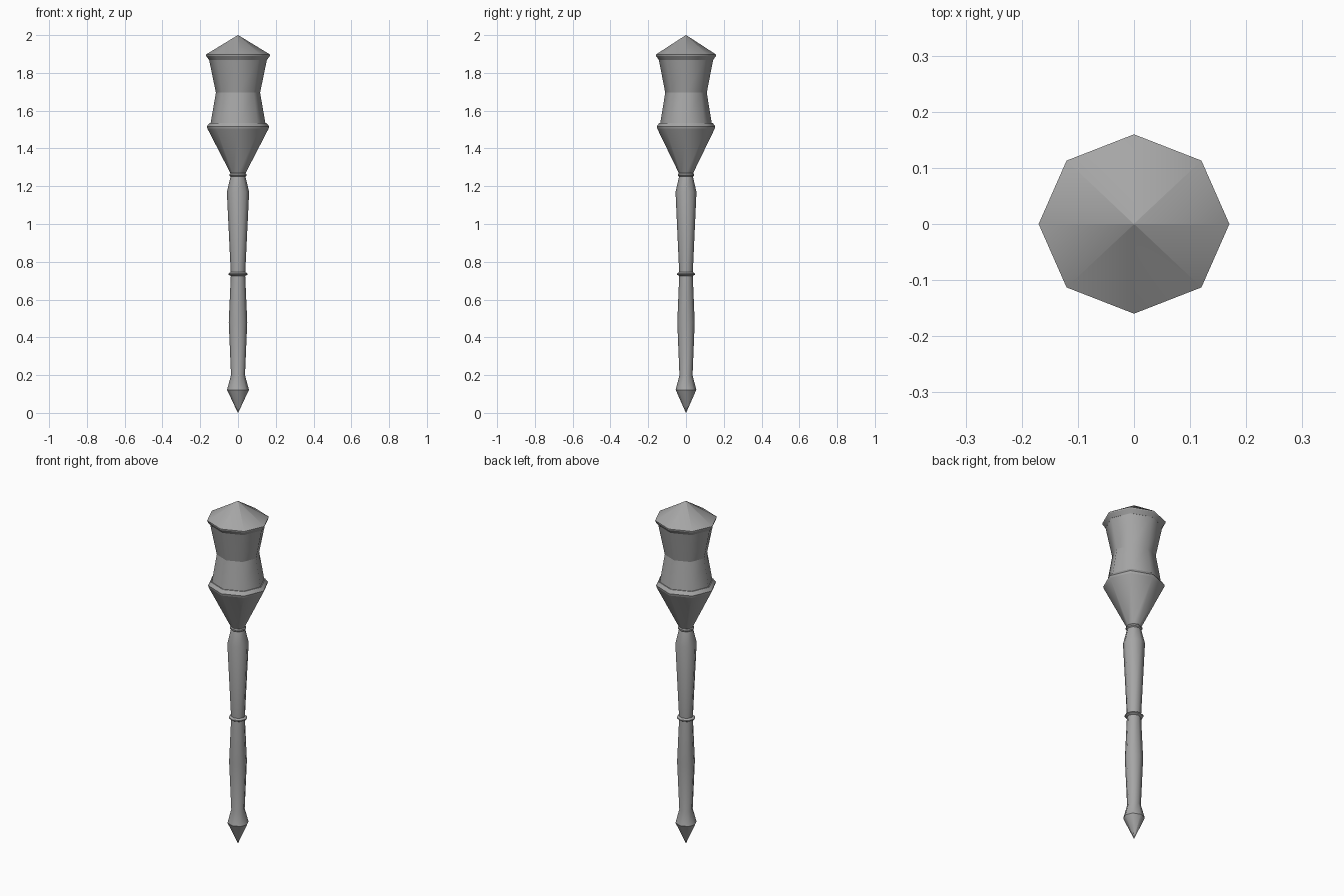
import bpy, bmesh, math

if "Cube" in bpy.data.objects:
    bpy.data.objects.remove(bpy.data.objects["Cube"])

SIDES = 8
DEPTH = 0.94  # the octagon is slightly narrower front to back

grey = bpy.data.materials.new("stone_grey")
grey.use_nodes = True
COLOUR = (0.38, 0.38, 0.38, 1)
grey.diffuse_color = COLOUR
grey.node_tree.nodes["Principled BSDF"].inputs["Base Color"].default_value = COLOUR


def turned(name, profile, crisp=True):
    """Eight-sided turned part from (radius, height) points, listed upward.
    Smooth around; crisp parts keep every horizontal ring edge sharp."""
    bm = bmesh.new()
    rings = []
    for r, z in profile:
        rings.append([bm.verts.new((r * math.cos(math.tau * i / SIDES),
                                    r * DEPTH * math.sin(math.tau * i / SIDES), z))
                      for i in range(SIDES)])
    for a, b in zip(rings, rings[1:]):
        for i in range(SIDES):
            j = (i + 1) % SIDES
            bm.faces.new((a[i], a[j], b[j], b[i])).smooth = True
    bm.faces.new(rings[0][::-1])
    bm.faces.new(rings[-1])
    for k, ring in enumerate(rings):
        if crisp or k in (0, len(rings) - 1):
            for i in range(SIDES):
                bm.edges.get((ring[i], ring[(i + 1) % SIDES])).smooth = False
    mesh = bpy.data.meshes.new(name)
    bm.to_mesh(mesh)
    bm.free()
    mesh.materials.append(grey)
    obj = bpy.data.objects.new(name, mesh)
    bpy.context.collection.objects.link(obj)
    return obj


TIP = 0.0008  # tiny flat that closes a point

# Handle
turned("pommel_spike", [(TIP, 0), (0.058, 0.122)])
turned("lower_grip", [(0.058, 0.122), (0.037, 0.2), (0.049, 0.48), (0.038, 0.73)], False)
turned("middle_ring", [(0.038, 0.725), (0.051, 0.732), (0.051, 0.738), (0.038, 0.745)])
turned("upper_grip", [(0.038, 0.735), (0.059, 1.17), (0.038, 1.255)], False)
turned("neck_ring", [(0.038, 1.25), (0.045, 1.256), (0.045, 1.264), (0.038, 1.272)])

# Head
turned("head_base_cone", [(0.038, 1.265), (0.162, 1.505)])
turned("head_lower_rim", [(0.162, 1.505), (0.165, 1.517), (0.15, 1.536), (0.14, 1.536)])
turned("head_body", [(0.146, 1.528), (0.117, 1.695), (0.153, 1.87)])
turned("head_upper_rim", [(0.153, 1.868), (0.169, 1.89), (0.17, 1.897)])
turned("head_cap", [(0.17, 1.897), (TIP, 2.0)])
